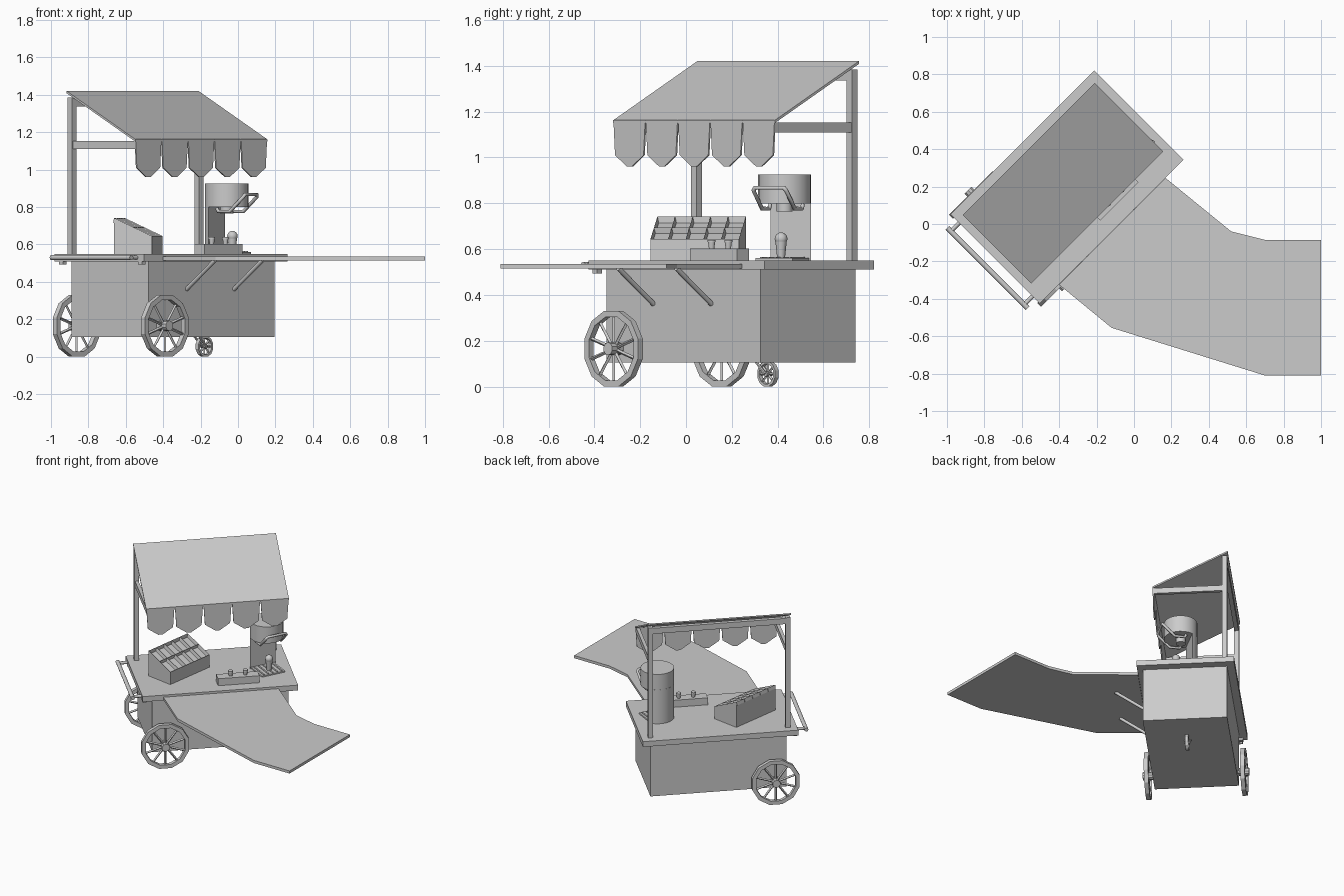
import bpy, bmesh, math
from math import pi, sin, cos, radians
from mathutils import Matrix, Vector

if "Cube" in bpy.data.objects:
    bpy.data.objects.remove(bpy.data.objects["Cube"])

CART = Matrix.Rotation(pi / 4, 4, 'Z')      # the cart stands at 45 degrees; its local front is -y
WORLD = Matrix.Identity(4)


def finish(name, bm, frame=CART, smooth=False):
    bmesh.ops.recalc_face_normals(bm, faces=bm.faces)
    bm.transform(frame)
    me = bpy.data.meshes.new(name)
    bm.to_mesh(me)
    bm.free()
    ob = bpy.data.objects.new(name, me)
    bpy.context.collection.objects.link(ob)
    if smooth:
        bpy.ops.object.select_all(action='DESELECT')
        ob.select_set(True)
        bpy.context.view_layer.objects.active = ob
        bpy.ops.object.shade_smooth_by_angle(angle=radians(40))
    return ob


def add_box(bm, x0, x1, y0, y1, z0, z1):
    m = Matrix.Translation(((x0 + x1) / 2, (y0 + y1) / 2, (z0 + z1) / 2)) @ \
        Matrix.Diagonal((x1 - x0, y1 - y0, z1 - z0, 1))
    bmesh.ops.create_cube(bm, size=1, matrix=m)


def box(name, *b, frame=CART):
    bm = bmesh.new()
    add_box(bm, *b)
    return finish(name, bm, frame)


def add_rod(bm, a, b, r1, r2=None, n=12):
    a, b = Vector(a), Vector(b)
    q = (b - a).to_track_quat('Z', 'Y').to_matrix().to_4x4()
    bmesh.ops.create_cone(bm, cap_ends=True, segments=n, radius1=r1, radius2=r1 if r2 is None else r2,
                          depth=(b - a).length, matrix=Matrix.Translation((a + b) / 2) @ q)


def rod(name, a, b, r1, r2=None, n=12, frame=CART, smooth=True):
    bm = bmesh.new()
    add_rod(bm, a, b, r1, r2, n)
    return finish(name, bm, frame, smooth)


def add_prism(bm, pts, offset):
    f = bm.faces.new([bm.verts.new(p) for p in pts])
    g = bmesh.ops.extrude_face_region(bm, geom=[f])
    bmesh.ops.translate(bm, vec=offset, verts=[v for v in g['geom'] if isinstance(v, bmesh.types.BMVert)])
    if f not in bm.faces:
        return
    

def prism(name, pts, offset, frame=CART):
    bm = bmesh.new()
    add_prism(bm, pts, offset)
    return finish(name, bm, frame)


def wheel(name, x, y, z, r, width, rim, hub, hub_w, spokes, sides=12):
    # polygonal rim ring, spokes and hub, axle along local y
    bm = bmesh.new()
    R = r / cos(pi / sides)
    loops = []
    for k in range(sides):
        a = 2 * pi * (k + 0.5) / sides
        loops.append([bm.verts.new((x + q * sin(a), y + w, z + q * cos(a)))
                      for q, w in ((R, -width / 2), (R, width / 2), (R - rim, width / 2), (R - rim, -width / 2))])
    for k in range(sides):
        p, q = loops[k], loops[(k + 1) % sides]
        for j in range(4):
            bm.faces.new((p[j], p[(j + 1) % 4], q[(j + 1) % 4], q[j]))
    for k in range(spokes):
        a = 2 * pi * k / spokes
        add_rod(bm, (x, y, z), (x + (r - rim / 2) * sin(a), y, z + (r - rim / 2) * cos(a)), width * 0.27, n=4)
    add_rod(bm, (x, y - hub_w / 2, z), (x, y + hub_w / 2, z), hub, n=10)
    finish(name, bm)


# cart body and counter
box("cart_body", -0.583, 0.368, 0.093, 0.677, 0.105, 0.512)
box("counter_top", -0.657, 0.43, 0.055, 0.73, 0.51, 0.55)

# wheels, axle and caster
for side, y in (("front", 0.053), ("back", 0.72)):
    wheel(side + "_wheel", -0.5, y, 0.165, 0.165, 0.03, 0.028, 0.028, 0.07, 10)
rod("axle", (-0.5, 0.05, 0.165), (-0.5, 0.72, 0.165), 0.013)
wheel("caster_wheel", 0.126, 0.38, 0.055, 0.055, 0.022, 0.012, 0.012, 0.034, 8)
bm = bmesh.new()
for dy in (-0.018, 0.018):
    add_rod(bm, (0.07, 0.38 + dy, 0.108), (0.126, 0.38 + dy, 0.055), 0.007, n=6)
finish("caster_fork", bm)

# push handle
bm = bmesh.new()
add_rod(bm, (-0.72, 0.085, 0.53), (-0.72, 0.69, 0.53), 0.014)
for y in (0.11, 0.665):
    add_rod(bm, (-0.64, y, 0.53), (-0.72, y, 0.53), 0.011)
finish("push_handle", bm, smooth=True)
for n, y in (("front", 0.09), ("back", 0.685)):
    box(n + "_handle_bracket", -0.652, -0.625, y - 0.015, y + 0.015, 0.493, 0.512)

# serving shelf that sweeps outward, and its struts
shelf = [(0.17, 0.245), (0.52, -0.04), (0.70, -0.085), (1, -0.085), (1, -0.81),
         (0.70, -0.81), (-0.12, -0.555), (-0.40, -0.325)]
prism("serving_shelf", [(x, y, 0.515) for x, y in shelf], (0, 0, 0.02), WORLD)
for n, x in (("left", -0.295), ("right", 0.063)):
    rod(n + "_shelf_strut", (x, 0.095, 0.36), (x, -0.122, 0.516), 0.011)

# canopy posts, rail and side arms
for n, x in (("left", -0.594), ("right", 0.366)):
    box(n + "_post", x - 0.017, x + 0.017, 0.643, 0.677, 0.545, 1.385)
    box(n + "_arm", x - 0.012, x + 0.012, 0.168, 0.65, 1.11, 1.152)
box("back_rail", -0.594, 0.366, 0.645, 0.675, 1.337, 1.38)

# canopy strips with hanging flaps
x0, w = -0.613, 0.1996
flap = [(-0.098, 1.163), (0.098, 1.163), (0.088, 1.01), (0.015, 0.96), (-0.015, 0.96), (-0.088, 1.01)]
for k in range(5):
    a, b = x0 + k * w, x0 + (k + 1) * w
    prism("canopy_strip_%d" % k, [(a, 0.163, 1.162), (b, 0.163, 1.162), (b, 0.682, 1.42), (a, 0.682, 1.42)],
          (0, 0, -0.012))
    c = (a + b) / 2
    prism("canopy_flap_%d" % k, [(c + x, 0.163, z) for x, z in flap], (0, 0.008, 0))

# sloped display case with recessed compartments, facing local +x
CASE = Matrix.Translation((-0.46, -0.155, 0)) @ Matrix.Rotation(radians(-8.5), 4, 'Z')
bm = bmesh.new()
d, ln = 0.205, 0.39
add_prism(bm, [(0, 0, 0.548), (0, 0, 0.645), (-d, 0, 0.742), (-d, 0, 0.548)], (0, ln, 0))
bm.normal_update()
bmesh.ops.recalc_face_normals(bm, faces=bm.faces)
slope = max(bm.faces, key=lambda f: f.calc_center_median().z)
bmesh.ops.delete(bm, geom=[slope], context='FACES_ONLY')
nrm = Vector((0.097, 0, d)).normalized()
grid = [[bm.verts.new((-d * i / 2, ln * j / 5, 0.645 + 0.097 * i / 2)) for j in range(6)] for i in range(3)]
cells = [bm.faces.new((grid[i][j], grid[i][j + 1], grid[i + 1][j + 1], grid[i + 1][j]))
         for i in range(2) for j in range(5)]
bm.normal_update()
for f in cells:
    if f.normal.dot(nrm) < 0:
        f.normal_flip()
bm.normal_update()
bmesh.ops.inset_individual(bm, faces=cells, thickness=0.008, depth=0)
bmesh.ops.translate(bm, vec=nrm * -0.025, verts=list({v for f in cells for v in f.verts}))
bmesh.ops.remove_doubles(bm, verts=bm.verts, dist=0.0005)
finish("display_case", bm, CASE)

# cup tray with two cups
box("cup_tray", -0.115, 0.175, 0.14, 0.215, 0.548, 0.603)
for k, x in enumerate((-0.02, 0.083)):
    rod("tray_cup_%d" % k, (x, 0.178, 0.60), (x, 0.178, 0.63), 0.012, 0.016)
    rod("tray_cup_lid_%d" % k, (x, 0.178, 0.63), (x, 0.178, 0.64), 0.018)

# drinks machine: sliced column, round head, base plate, facing its own +x
MACH = Matrix.Translation((-0.06, 0.43, 0)) @ Matrix.Rotation(radians(-27), 4, 'Z')
r, half = 0.116, math.acos(-0.06 / 0.116)
arc = [half + (2 * pi - 2 * half) * k / 14 for k in range(15)]
bm = bmesh.new()
add_prism(bm, [(r * cos(a), r * sin(a), 0.548) for a in arc], (0, 0, 0.26))
finish("machine_column", bm, MACH, True)
rod("machine_head", (0, 0, 0.80), (0, 0, 0.925), r, n=24, frame=MACH)
rod("machine_spout", (0, 0, 0.765), (0, 0, 0.805), 0.035, n=12, frame=MACH)
box("machine_base", -0.07, 0.10, -0.09, 0.09, 0.548, 0.56, frame=MACH)
bm = bmesh.new()
for k in range(5):
    add_box(bm, -0.05, 0.09, -0.075 + k * 0.035, -0.065 + k * 0.035, 0.559, 0.565)
finish("drip_grate", bm, MACH)

# machine lever loop
cu = bpy.data.curves.new("machine_lever", 'CURVE')
cu.dimensions = '3D'
cu.bevel_depth = 0.010
cu.bevel_resolution = 1
cu.use_fill_caps = True
sp = cu.splines.new('POLY')
half_path = [(-0.02, 0.08, 0.795), (-0.01, 0.08, 0.777), (0.06, 0.08, 0.777), (0.14, 0.08, 0.855), (0.145, 0.07, 0.868)]
path = half_path + [(x, -y, z) for x, y, z in reversed(half_path)]
sp.points.add(len(path) - 1)
for p, c in zip(sp.points, path):
    p.co = (*c, 1)
lever = bpy.data.objects.new("machine_lever", cu)
lever.matrix_world = MACH
bpy.context.collection.objects.link(lever)

# filled cup standing on the grate
CUP = Matrix.Translation((-0.03, 0.415, 0))
rod("served_cup", (0, 0, 0.56), (0, 0, 0.635), 0.017, 0.025, frame=CUP)
bm = bmesh.new()
bmesh.ops.create_uvsphere(bm, u_segments=12, v_segments=8, radius=0.028, matrix=Matrix.Translation((0, 0, 0.645)))
finish("cup_topping", bm, CUP, True)
